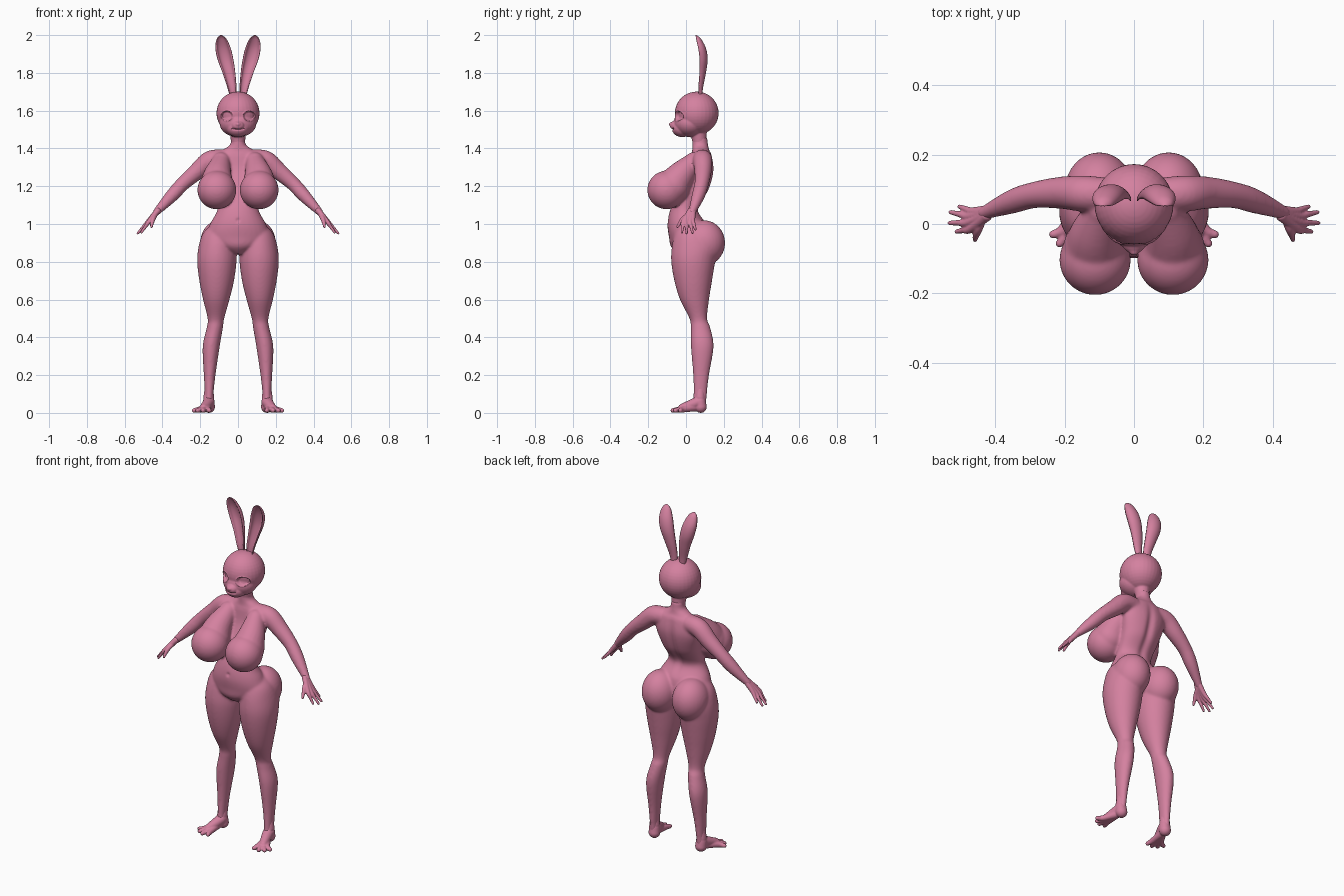
import bpy, bmesh, math
from mathutils import Vector, Matrix

if "Cube" in bpy.data.objects:
    bpy.data.objects.remove(bpy.data.objects["Cube"])

skin = bpy.data.materials.new("rose pink")
skin.diffuse_color = (0.66, 0.22, 0.35, 1)
skin.use_nodes = True
skin.node_tree.nodes["Principled BSDF"].inputs["Base Color"].default_value = skin.diffuse_color


def spline(rows, n=6):
    """Catmull-Rom through rows of numbers."""
    out = []
    for i in range(len(rows) - 1):
        p0, p1 = rows[max(i - 1, 0)], rows[i]
        p2, p3 = rows[i + 1], rows[min(i + 2, len(rows) - 1)]
        for k in range(n):
            t = k / n
            out.append([0.5 * (2 * b + (c - a) * t + (2 * a - 5 * b + 4 * c - d) * t * t
                               + (3 * b - a - 3 * c + d) * t ** 3)
                        for a, b, c, d in zip(p0, p1, p2, p3)])
    return out + [list(rows[-1])]


def skin_rings(bm, rings):
    loops = [[bm.verts.new(p) for p in r] for r in rings]
    n = len(loops[0])
    for a, b in zip(loops, loops[1:]):
        for i in range(n):
            j = (i + 1) % n
            bm.faces.new((a[i], a[j], b[j], b[i]))
    bm.faces.new(loops[0])
    bm.faces.new(loops[-1])


def loft(bm, rows, side=1, n=32):
    """Level ellipses: z, centre x, centre y, radius x, radius y."""
    A = [math.tau * i / n for i in range(n)]
    skin_rings(bm, [[(side * (cx + rx * math.cos(a)), cy + ry * math.sin(a), z) for a in A]
                    for z, cx, cy, rx, ry in spline(rows)])


def blob(bm, c, r, side=1, tilt=0):
    m = (Matrix.Translation((side * c[0], c[1], c[2])) @ Matrix.Rotation(tilt, 4, 'X')
         @ Matrix.Diagonal((*r, 1)))
    bmesh.ops.create_uvsphere(bm, u_segments=32, v_segments=20, radius=1, matrix=m)


def tube(bm, rows, side=1, n=20):
    """Round limb with ball ends: x, y, z, radius."""
    pts = spline(rows)
    P = [Vector((side * p[0], p[1], p[2])) for p in pts]
    rings = []
    for i, p in enumerate(P):
        q = (P[min(i + 1, len(P) - 1)] - P[max(i - 1, 0)]).to_track_quat('Z', 'Y')
        rings.append([p + q @ Vector((pts[i][3] * math.cos(math.tau * k / n),
                                      pts[i][3] * math.sin(math.tau * k / n), 0)) for k in range(n)])
    skin_rings(bm, rings)
    for e in (rows[0], rows[-1]):
        blob(bm, e[:3], [e[3]] * 3, side)


def finish(bm, name, voxel=0, smooth=0, sculpt=None):
    bmesh.ops.recalc_face_normals(bm, faces=bm.faces)
    me = bpy.data.meshes.new(name)
    bm.to_mesh(me)
    bm.free()
    ob = bpy.data.objects.new(name, me)
    bpy.context.collection.objects.link(ob)
    if voxel:
        r = ob.modifiers.new("fuse", 'REMESH')
        r.mode, r.voxel_size = 'VOXEL', voxel
        s = ob.modifiers.new("soften", 'SMOOTH')
        s.factor, s.iterations = 0.5, smooth
        me = bpy.data.meshes.new_from_object(ob.evaluated_get(bpy.context.evaluated_depsgraph_get()))
        ob.modifiers.clear()
        ob.data = me
        me.name = name
    if sculpt:
        for v in me.vertices:
            sculpt(v.co)
    me.materials.clear()
    me.materials.append(skin)
    me.polygons.foreach_set("use_smooth", [True] * len(me.polygons))
    me.update()
    return ob


# Body: trunk, bust, hips, legs and arms fused together
bm = bmesh.new()
loft(bm, [(1.46, 0, .072, .038, .04), (1.42, 0, .075, .042, .042), (1.39, 0, .078, .085, .045),
          (1.36, 0, .082, .13, .056), (1.28, 0, .08, .135, .068), (1.18, 0, .045, .115, .078),
          (1.08, 0, -.008, .108, .074), (1.0, 0, .005, .148, .103), (.93, 0, .015, .165, .105),
          (.88, 0, .015, .12, .095), (.84, 0, .02, .04, .06)])
for s in (1, -1):
    loft(bm, [(1.0, .08, .03, .06, .07), (.95, .098, .035, .088, .095), (.88, .109, .045, .1, .12),
              (.8, .112, .038, .104, .116), (.7, .113, .038, .092, .1), (.6, .115, .045, .07, .077),
              (.5, .117, .065, .044, .047), (.45, .123, .077, .043, .052), (.35, .142, .086, .045, .06),
              (.2, .15, .08, .031, .042), (.1, .153, .075, .023, .036), (.05, .155, .072, .024, .036)], s)
    blob(bm, (.1, .095, .9), (.1, .112, .12), s)
    tube(bm, [(.09, .04, 1.33, .05), (.108, -.025, 1.26, .075), (.112, -.07, 1.2, .092)], s)
    blob(bm, (.112, -.103, 1.18), (.103, .102, .102), s)
    tube(bm, [(.09, .085, 1.345, .05), (.15, .088, 1.335, .052), (.215, .09, 1.28, .046),
              (.29, .083, 1.215, .038), (.35, .065, 1.15, .035), (.43, .033, 1.065, .02)], s)


def back_groove(p):
    if p.y > .03 and 1.0 < p.z < 1.38:
        p.y -= .014 * math.exp(-(p.x / .022) ** 2) * math.sin((p.z - 1.0) / .38 * math.pi)
    if p.y < 0:  # navel
        p.y += .008 * math.exp(-(p.x / .008) ** 2 - ((p.z - 1.02) / .009) ** 2)


finish(bm, "body", .0065, 10, back_groove)

# Head: skull, cheeks, muzzle and neck
bm = bmesh.new()
blob(bm, (0, .057, 1.587), (.114, .116, .114))
blob(bm, (0, .02, 1.535), (.098, .085, .075))
blob(bm, (0, -.02, 1.505), (.06, .055, .045))
blob(bm, (0, -.055, 1.52), (.034, .03, .028))
blob(bm, (0, -.079, 1.528), (.014, .012, .01))
tube(bm, [(0, .072, 1.41, .036), (0, .07, 1.45, .039), (0, .06, 1.53, .05)])


def face_details(p):
    if p.y < .04:  # hollow eyes
        d = math.hypot((abs(p.x) - .058) / .031, (p.z - 1.572) / .026)
        if d < 1:
            p.y += .016 * min(1, (1 - d) * 4)
        elif d < 1.25:
            p.y -= .004 * (1.25 - d) / .25
    if p.y < -.03:  # mouth line
        p.y += .007 * math.exp(-((p.z - 1.501 - 4 * p.x * p.x) / .004) ** 2) * (abs(p.x) < .032)


finish(bm, "head", .0035, 10, face_details)

# Ears: cupped blades open to the front
EAR = [(.026, .075, 1.66, .014), (.032, .072, 1.72, .024), (.048, .08, 1.8, .034),
       (.066, .083, 1.87, .042), (.079, .075, 1.93, .041), (.087, .06, 1.98, .026), (.09, .052, 2.0, .004)]
for s, side in ((1, "left"), (-1, "right")):
    bm = bmesh.new()
    rings = []
    for x, y, z, w in spline(EAR, 8):
        d = w * .75
        outer = [math.radians(-20 + 220 * k / 16) for k in range(17)]
        inner = [math.radians(180 - 15 * k) for k in range(13)]
        rings.append([(s * (x + w * math.cos(a)), y + d * math.sin(a), z) for a in outer]
                     + [(s * (x + .74 * w * math.cos(a)), y - .1 * d + .62 * d * math.sin(a), z)
                        for a in inner])
    skin_rings(bm, rings)
    finish(bm, side + "_ear")

    # Hand: four fingers running from the wrist, plus a thumb
    bm = bmesh.new()
    for knuckle, tip in (((.472, -.014, 1.012), (.511, -.022, .956)), ((.478, .004, 1.01), (.531, .003, .951)),
                         ((.475, .022, 1.012), (.528, .034, .954)), ((.466, .036, 1.02), (.503, .05, .972))):
        wrist = (.425, .031 + (knuckle[1] - .012) * .3, 1.07)
        mid = [(a + b) / 2 for a, b in zip(knuckle, tip)]
        tube(bm, [(*wrist, .016), (*knuckle, .0125), (*mid, .009), (*tip, .0065)], s, 12)
    tube(bm, [(.435, .025, 1.055, .014), (.448, -.012, 1.03, .013), (.455, -.032, 1.005, .01),
              (.458, -.045, .985, .007)], s, 12)
    finish(bm, side + "_hand", .003, 3)

    # Foot: heel, instep and four splayed toes
    bm = bmesh.new()
    tube(bm, [(.154, .076, .12, .024), (.155, .074, .07, .03), (.154, .078, .032, .032)], s)
    tube(bm, [(.156, .06, .055, .03), (.168, .02, .04, .027), (.182, -.02, .026, .022)], s)
    for x, y in ((.152, -.066), (.186, -.07), (.214, -.056), (.233, -.03)):
        bx, by = .18 + (x - .19) * .55, -.028 + (y + .055) * .5
        tube(bm, [(.16, .05, .03, .022), (bx, by, .018, .016), (x, y, .013, .012)], s, 14)

    def flat_sole(p):
        p.z = max(p.z, 0)

    finish(bm, side + "_foot", .004, 4, flat_sole)
